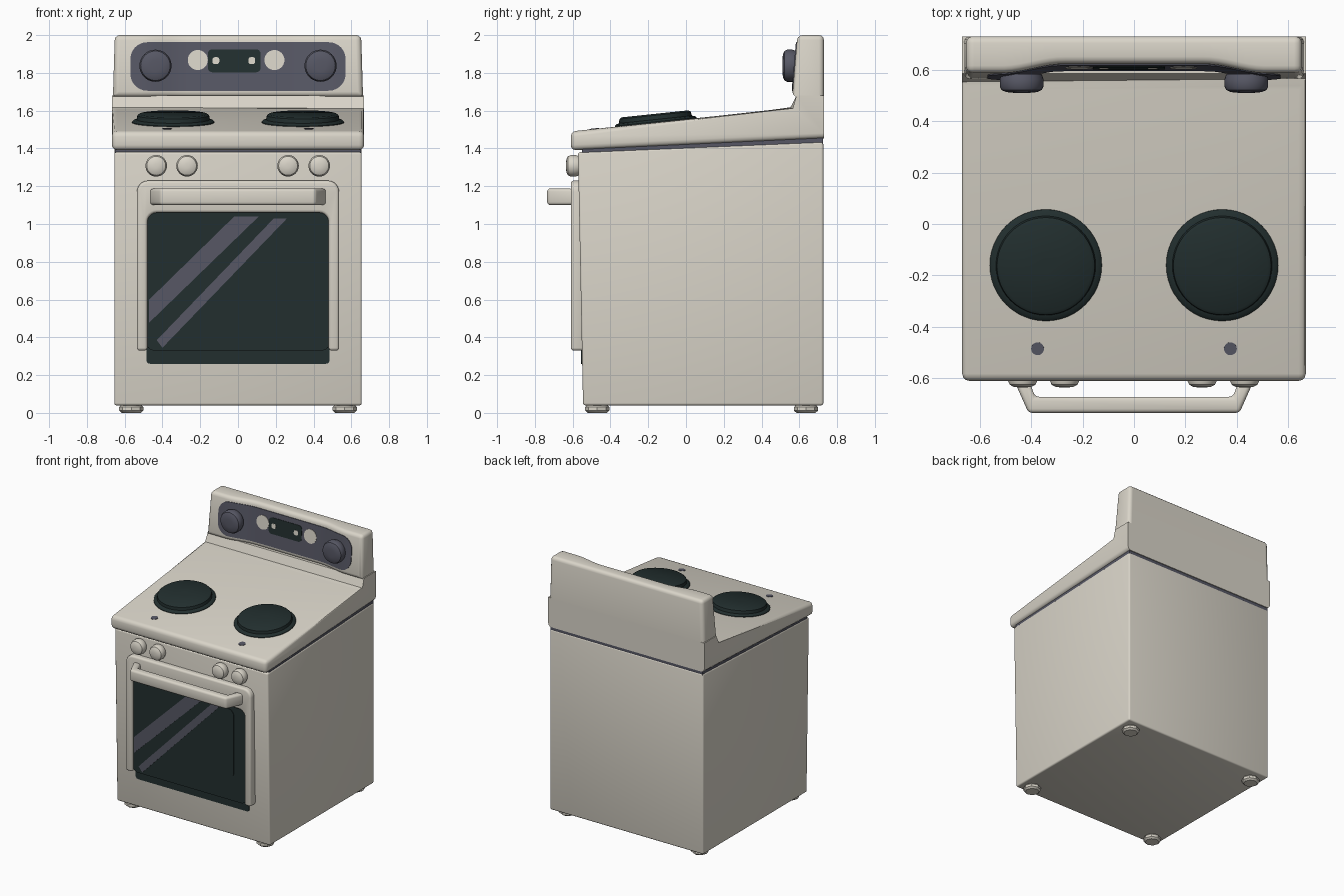
import bpy, bmesh, math
from mathutils import Matrix, Vector

if "Cube" in bpy.data.objects:
    bpy.data.objects.remove(bpy.data.objects["Cube"])


def material(name, rgb):
    m = bpy.data.materials.new(name)
    m.diffuse_color = (*rgb, 1)
    m.use_nodes = True
    m.node_tree.nodes["Principled BSDF"].inputs["Base Color"].default_value = m.diffuse_color
    return m


CREAM = material("cream enamel", (0.70, 0.665, 0.585))
DARK = material("dark green glass", (0.016, 0.028, 0.028))
GREY = material("purple grey", (0.095, 0.097, 0.13))


def finish(name, bm, mat, angle=35):
    bmesh.ops.recalc_face_normals(bm, faces=bm.faces[:])
    me = bpy.data.meshes.new(name)
    bm.to_mesh(me)
    bm.free()
    me.materials.append(mat)
    ob = bpy.data.objects.new(name, me)
    bpy.context.collection.objects.link(ob)
    bpy.ops.object.select_all(action='DESELECT')
    ob.select_set(True)
    bpy.context.view_layer.objects.active = ob
    bpy.ops.object.shade_smooth_by_angle(angle=math.radians(angle))
    return ob


def round_edges(bm, width, keep=lambda c: True, seg=3):
    bmesh.ops.recalc_face_normals(bm, faces=bm.faces[:])
    es = [e for e in bm.edges if len(e.link_faces) == 2
          and e.calc_face_angle(0) > math.radians(40)
          and keep((e.verts[0].co + e.verts[1].co) / 2)]
    bmesh.ops.bevel(bm, geom=es, offset=width, segments=seg, profile=0.5,
                    affect='EDGES', clamp_overlap=True)


def prism(name, pts, axis, a, b, mat, bevel=0, keep=lambda c: True):
    """Extrude a 2D outline along an axis from a to b."""
    put = {'x': lambda p, h: (h, p[0], p[1]),
           'y': lambda p, h: (p[0], h, p[1]),
           'z': lambda p, h: (p[0], p[1], h)}[axis]
    bm = bmesh.new()
    lo = [bm.verts.new(put(p, a)) for p in pts]
    hi = [bm.verts.new(put(p, b)) for p in pts]
    bm.faces.new(lo)
    bm.faces.new(hi)
    for i in range(len(pts)):
        j = (i + 1) % len(pts)
        bm.faces.new((lo[i], lo[j], hi[j], hi[i]))
    if bevel:
        round_edges(bm, bevel, keep)
    return finish(name, bm, mat)


def arc(cx, cz, r, a0, n=6):
    return [(cx + r * math.cos(math.radians(a0 + 90 * i / n)),
             cz + r * math.sin(math.radians(a0 + 90 * i / n))) for i in range(n + 1)]


def rrect(x0, x1, z0, z1, r):
    return (arc(x1 - r, z0 + r, r, -90) + arc(x1 - r, z1 - r, r, 0)
            + arc(x0 + r, z1 - r, r, 90) + arc(x0 + r, z0 + r, r, 180))


def lathe(name, prof, loc, tilt, mat, n=40):
    """Spin (radius, height) points about z, then tilt about x."""
    bm = bmesh.new()
    rings = [[bm.verts.new((r * math.cos(2 * math.pi * i / n),
                            r * math.sin(2 * math.pi * i / n), h)) for i in range(n)]
             for r, h in prof]
    for p, q in zip(rings, rings[1:]):
        for i in range(n):
            bm.faces.new((p[i], p[(i + 1) % n], q[(i + 1) % n], q[i]))
    bm.faces.new(rings[0])
    bm.faces.new(rings[-1])
    bm.transform(Matrix.Translation(loc) @ Matrix.Rotation(tilt, 4, 'X'))
    return finish(name, bm, mat)


# Oven body, slightly wider at the top front
prism("body", [(-0.545, 0.04), (-0.572, 1.38), (0.727, 1.435), (0.727, 0.04)],
      'x', -0.655, 0.655, CREAM, 0.012)

# Shadow gap strip under the cooktop
prism("gap_strip", [(-0.55, 1.36), (-0.55, 1.41), (0.724, 1.47), (0.724, 1.42)],
      'x', -0.65, 0.65, GREY)

# Feet
for sx, sn in ((-1, "left"), (1, "right")):
    for y, yn in ((-0.47, "front"), (0.635, "back")):
        lathe(f"{yn}_{sn}_foot", [(0.05, 0), (0.064, 0.012), (0.064, 0.03), (0.05, 0.045)],
              Vector((sx * 0.565, y, 0)), 0, CREAM, 8)

# Sloped cooktop with riser at the back
SLOPE = (1.612 - 1.49) / (0.55 + 0.61)
prism("cooktop", [(-0.61, 1.39), (-0.61, 1.49), (0.55, 1.612), (0.585, 1.68),
                  (0.73, 1.68), (0.73, 1.453)],
      'x', -0.668, 0.668, CREAM, 0.028,
      lambda c: c.y < 0.7 and not (c.y > 0.56 and c.z > 1.64))


# Backguard: centre of the front is hollowed and leans back
def guard_y(x, z):
    t = min(1, max(0, (abs(x) - 0.28) / 0.24))
    t = t * t * (3 - 2 * t)
    return 0.597 - 0.035 * t + 0.028 * (z - 1.68) / 0.32


bm = bmesh.new()
N = 44
sections = []
for i in range(N + 1):
    x = -0.662 + 1.324 * i / N
    k = 0.985
    sections.append([bm.verts.new(p) for p in (
        (x, 0.73, 1.66), (x * k, 0.73, 2.0),
        (x * k, guard_y(x, 2.0), 2.0), (x, guard_y(x, 1.675), 1.675))])
for p, q in zip(sections, sections[1:]):
    for j in range(4):
        bm.faces.new((p[j], p[(j + 1) % 4], q[(j + 1) % 4], q[j]))
bm.faces.new(sections[0])
bm.faces.new(sections[-1])
round_edges(bm, 0.026, lambda c: c.z > 1.668 and (c.y < 0.72 or c.z > 1.8))
finish("backguard", bm, CREAM)


def guard_plate(name, x0, x1, z0, z1, r, mat, off, n=32):
    """Thin rounded plate that follows the backguard front."""
    bm = bmesh.new()
    cols = []
    for i in range(n + 1):
        x = (x0 + x1) / 2 - (x1 - x0) / 2 * math.cos(math.pi * i / n)
        d = max(0, r - min(x - x0, x1 - x))
        cut = r - math.sqrt(max(0, r * r - d * d))
        zs = (z0 + cut, max(z1 - cut, z0 + cut + 0.0005))
        cols.append([bm.verts.new((x, guard_y(x, z) - off + back, z))
                     for back, z in ((0, zs[0]), (0, zs[1]), (off + 0.01, zs[1]), (off + 0.01, zs[0]))])
    for p, q in zip(cols, cols[1:]):
        for j in range(4):
            bm.faces.new((p[j], p[(j + 1) % 4], q[(j + 1) % 4], q[j]))
    bm.faces.new(cols[0])
    bm.faces.new(cols[-1])
    finish(name, bm, mat)


# Control panel, display and dials
guard_plate("control_panel", -0.57, 0.57, 1.705, 1.963, 0.09, GREY, 0.005)
guard_plate("display", -0.16, 0.12, 1.803, 1.925, 0.025, DARK, 0.008)
for i, x in enumerate((-0.213, 0.193)):
    guard_plate(f"panel_button_{i}", x - 0.053, x + 0.053, 1.815, 1.921, 0.053, CREAM, 0.008)
for i, x in enumerate((-0.117, 0.073)):
    guard_plate(f"display_light_{i}", x - 0.018, x + 0.018, 1.847, 1.883, 0.012, CREAM, 0.011)
for sx, sn in ((-1, "left"), (1, "right")):
    lathe(f"{sn}_panel_dial", [(0.078, 0), (0.085, 0.02), (0.085, 0.048), (0.078, 0.062),
                               (0.06, 0.07), (0.03, 0.073)],
          Vector((sx * 0.437, 0.583, 1.838)), math.pi / 2, GREY)

# Burners and small indicator dots on the slope
TILT = math.atan(SLOPE)
for sx, sn in ((-1, "left"), (1, "right")):
    y = -0.16
    lathe(f"{sn}_burner", [(0.218, -0.02), (0.218, 0.004), (0.21, 0.012), (0.194, 0.016),
                           (0.19, 0.038), (0.178, 0.046), (0.02, 0.046)],
          Vector((sx * 0.343, y, 1.49 + (y + 0.61) * SLOPE)), TILT, DARK, 48)
    y = -0.485
    lathe(f"{sn}_indicator", [(0.025, -0.005), (0.025, 0.003)],
          Vector((sx * 0.375, y, 1.49 + (y + 0.61) * SLOPE)), TILT, GREY, 20)

# Front burner knobs
for i, x in enumerate((-0.433, -0.27, 0.265, 0.43)):
    lathe(f"front_knob_{i}", [(0.05, 0), (0.057, 0.02), (0.057, 0.045), (0.05, 0.06),
                              (0.035, 0.068), (0.012, 0.071)],
          Vector((x, -0.565, 1.308)), math.pi / 2, CREAM, 32)

# Door frame, open at the bottom
outer = [(0.535, 0.33)] + arc(0.475, 1.17, 0.06, 0) + arc(-0.475, 1.17, 0.06, 90) + [(-0.535, 0.33)]
inner = [(0.48, 0.33)] + arc(0.43, 1.01, 0.05, 0) + arc(-0.43, 1.01, 0.05, 90) + [(-0.48, 0.33)]
prism("door_frame", outer + inner[::-1], 'y', -0.61, -0.54, CREAM, 0.015)

# Window glass, inner pane and lower dark skirt
prism("window_glass", rrect(-0.49, 0.49, 0.33, 1.07, 0.05), 'y', -0.592, -0.54, DARK)
prism("inner_pane", rrect(-0.38, 0.38, 0.5, 1.035, 0.05), 'y', -0.596, -0.58, DARK)
prism("window_skirt", rrect(-0.485, 0.485, 0.26, 0.36, 0.02), 'y', -0.557, -0.53, DARK)

# Glass reflections as thin plates
prism("wide_reflection", [(-0.47, 0.478), (0.11, 1.04), (-0.02, 1.04), (-0.47, 0.60)],
      'y', -0.599, -0.591, GREY)
prism("narrow_reflection", [(-0.40, 0.345), (0.26, 1.03), (0.19, 1.03), (-0.43, 0.385)],
      'y', -0.599, -0.591, GREY)

# Door handle: bar with splayed ends
half = [(0.47, -0.60), (0.41, -0.735), (0.385, -0.672), (0.41, -0.60)]
prism("door_handle", [half[0], half[1]] + [(-x, y) for x, y in (half[1], half[0], half[3], half[2])]
      + [half[2], half[3]], 'z', 1.1, 1.188, CREAM, 0.016)
